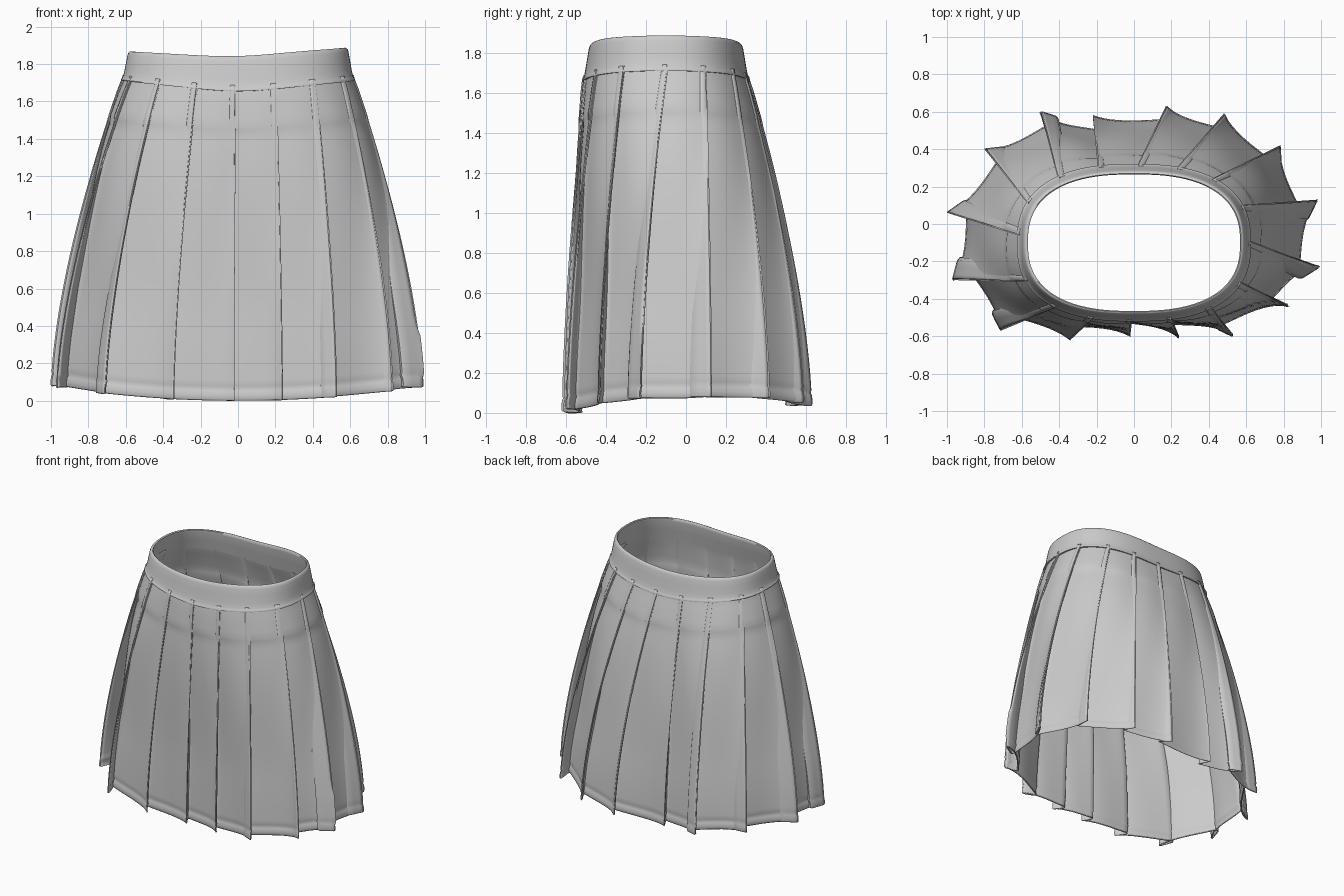
import bpy, bmesh, math
from mathutils import Vector

if "Cube" in bpy.data.objects:
    bpy.data.objects.remove(bpy.data.objects["Cube"])

CY = -0.10          # centre of the waist in y
N_EXP = 2.5         # superellipse exponent of the waist


def waist_point(ang, a, b):
    c, s = math.cos(ang), math.sin(ang)
    r = (abs(c / a) ** N_EXP + abs(s / b) ** N_EXP) ** (-1 / N_EXP)
    return Vector((r * c, CY + r * s))


def seam_z(ang):
    return 1.66 + 0.056 * math.cos(ang) ** 2


def top_z(ang):
    return 1.843 + 0.035 * math.cos(ang) ** 2 + 0.01 * math.cos(ang)


def hem_z(p):
    return 0.075 * min(1, p.x ** 2) + 0.035 * max(0, min(1, p.y / 0.5))


def smooth(t):
    t = max(0, min(1, t))
    return t * t * (3 - 2 * t)


def grid_object(name, rows, close_rows=False):
    """Rings of points, each closed on itself, skinned into quads."""
    bm = bmesh.new()
    vs = [[bm.verts.new(p) for p in row] for row in rows]
    n, m = len(rows), len(rows[0])
    for i in range(n if close_rows else n - 1):
        for j in range(m):
            a, b = vs[i], vs[(i + 1) % n]
            bm.faces.new((a[j], a[(j + 1) % m], b[(j + 1) % m], b[j]))
    bmesh.ops.recalc_face_normals(bm, faces=bm.faces)
    me = bpy.data.meshes.new(name)
    bm.to_mesh(me)
    bm.free()
    ob = bpy.data.objects.new(name, me)
    bpy.context.collection.objects.link(ob)
    bpy.ops.object.select_all(action='DESELECT')
    ob.select_set(True)
    bpy.context.view_layer.objects.active = ob
    bpy.ops.object.shade_smooth_by_angle(angle=math.radians(50))
    return ob


# Pleat fold edges, clockwise from the front centre: at the hem and at the waist
hem_tips = [(-.02, -.60), (-.34, -.62), (-.71, -.57), (-.97, -.30), (-1.0, .06),
            (-.80, .40), (-.50, .60), (-.22, .58), (.17, .63), (.48, .59),
            (.78, .42), (.98, .13), (.99, -.23), (.83, -.44), (.53, -.60), (.24, -.61)]
waist_tips = [(-.01, -.51), (-.22, -.51), (-.41, -.44), (-.55, -.30), (-.62, -.06),
              (-.59, .12), (-.42, .26), (-.20, .32), (.02, .32), (.24, .32),
              (.44, .26), (.60, .11), (.62, -.09), (.55, -.30), (.41, -.44), (.21, -.51)]
hem_tips = [Vector(p) for p in hem_tips]
angles = [math.atan2(y - CY, x) for x, y in waist_tips]

# One knife pleat: position along the panel, inward depth
pleat = [(0, 0), (.02, .07), (.06, .17), (.13, .33), (.22, .49), (.34, .65), (.48, .78),
         (.62, .87), (.76, .93), (.90, .98), (1.03, 1.03), (1.12, 1.07), (1.145, 1.03),
         (1.14, .92), (1.09, .62), (1.03, .28), (1.0, .08)]

# Height steps from seam to hem, with a stitched groove above the hem
steps = [(-.015, .008), (0, .002), (.03, 0), (.06, 0), (.09, 0), (.115, 0), (.13, 0), (.145, 0)]
steps += [(i / 30, 0) for i in range(5, 29)]
steps += [(.953, 0), (.961, .004), (.969, -.001), (.983, -.004), (.996, -.003), (1, .001)]

rows = []
for v, inset in steps:
    f = 1 - (1 - max(v, 0)) ** 1.56
    # stitched flat near the waist, then released
    open_up = 0.09 + 0.14 * smooth((v - .11) / .04) + 0.77 * smooth((v - 0.13) / 0.62)
    row = []
    for i in range(16):
        k = (i + 1) % 16
        h0, h1 = hem_tips[i], hem_tips[k]
        sweep = (angles[i] - angles[k]) % (2 * math.pi)
        d = (h1 - h0).normalized()
        inward_hem = Vector((d.y, -d.x))
        for u, depth in pleat:
            ang = angles[i] - sweep * u
            w = waist_point(ang, .622, .417)
            inward_waist = (Vector((0, CY)) - w).normalized()
            h = h0.lerp(h1, u)
            inward = inward_waist.lerp(inward_hem, f).normalized()
            size = .07 + .035 * h.x ** 2
            bulge = .03 * math.sin(math.pi * min(u, 1)) * f * (1 - f) * 2
            p = w.lerp(h, f) + inward * (depth * size * open_up + inset - bulge)
            z = seam_z(ang) * (1 - v) + hem_z(h) * v
            row.append((p.x, p.y, max(z, 0)))
    rows.append(row)
skirt = grid_object("pleated_skirt", rows)
mod = skirt.modifiers.new("cloth_thickness", 'SOLIDIFY')
mod.thickness = 0.008
mod.offset = -1

# Waistband: closed section (half width, half depth, height from seam 0 to top 1)
section = [(.615, .410, -.03), (.625, .420, -.025), (.626, .421, .01), (.621, .416, .05),
           (.615, .411, .12), (.608, .404, .3), (.599, .395, .6), (.591, .387, .86),
           (.586, .382, .95), (.580, .376, .99), (.573, .370, 1.0), (.567, .365, .97),
           (.569, .366, .85), (.585, .381, .45), (.604, .399, -.02)]
band_rows = []
for a, b, t in section:
    ring = []
    for j in range(128):
        ang = 2 * math.pi * j / 128
        p = waist_point(ang, a, b)
        ring.append((p.x, p.y, seam_z(ang) + t * (top_z(ang) - seam_z(ang))))
    band_rows.append(ring)
grid_object("waistband", band_rows, close_rows=True)
